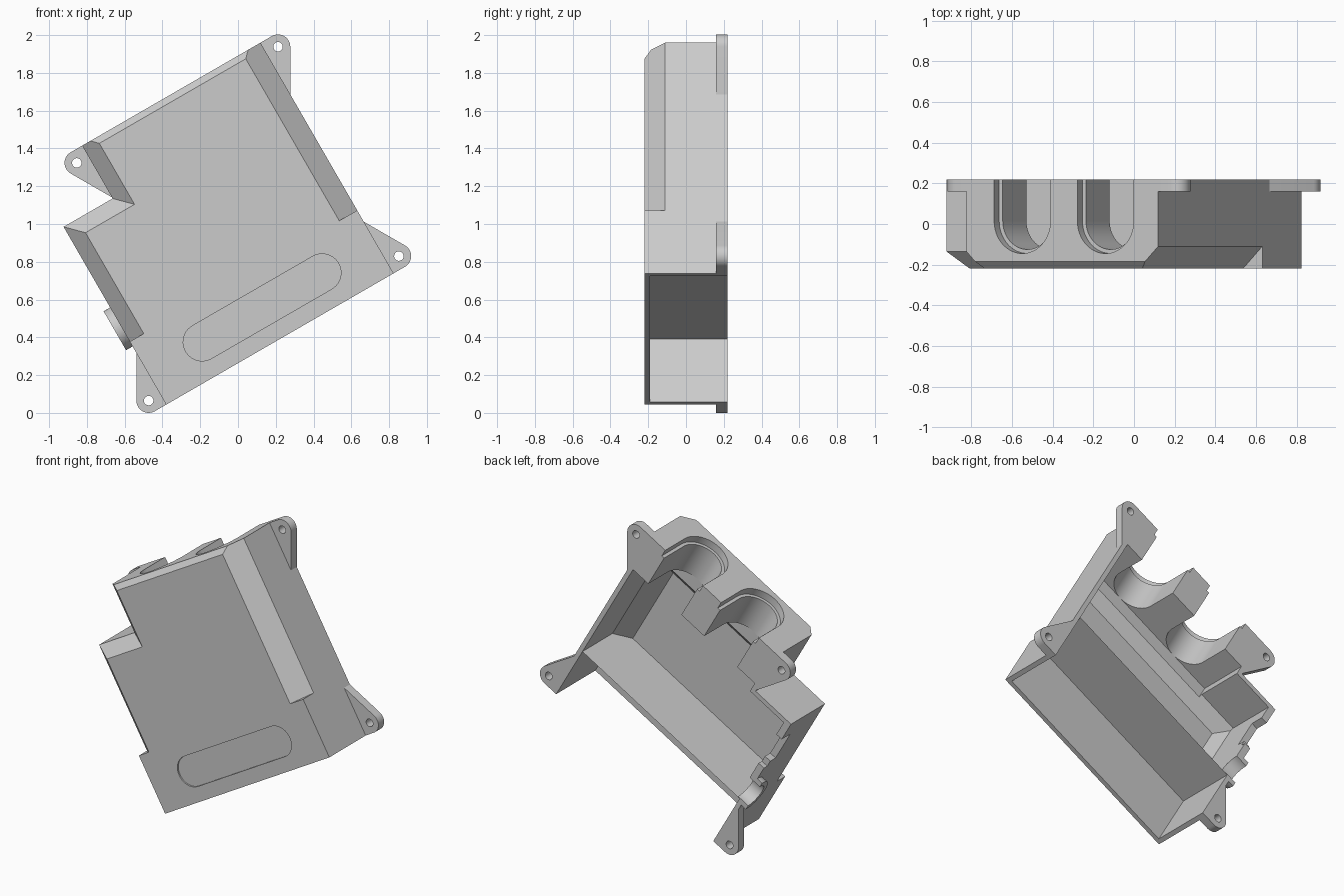
import bpy, bmesh
from math import pi, cos, sin, radians
from mathutils import Matrix, Vector

if "Cube" in bpy.data.objects:
    bpy.data.objects.remove(bpy.data.objects["Cube"], do_unlink=True)

grey = bpy.data.materials.new("plain_grey")
grey.use_nodes = True
grey.diffuse_color = (0.6, 0.6, 0.6, 1)
grey.node_tree.nodes["Principled BSDF"].inputs["Base Color"].default_value = (0.6, 0.6, 0.6, 1)

# Built upright (x = width, z = height, back at +y), then tilted at the end
W, H, STEP_X, STEP_Z, LIP = 1.39, 1.41, 0.3, 1.087, 0.385
FRONT, BACK, WALL = -0.22, 0.22, 0.03


def make(name, bm):
    bmesh.ops.recalc_face_normals(bm, faces=bm.faces[:])
    mesh = bpy.data.meshes.new(name)
    bm.to_mesh(mesh)
    bm.free()
    mesh.materials.append(grey)
    ob = bpy.data.objects.new(name, mesh)
    bpy.context.collection.objects.link(ob)
    return ob


def box(name, x0, x1, y0, y1, z0, z1, left=0, right=0, top=0):
    """Box whose front edges may be cut at 45 degrees."""
    bm = bmesh.new()
    bmesh.ops.create_cube(bm, size=1)
    for v in bm.verts:
        v.co = (x1 if v.co.x > 0 else x0, y1 if v.co.y > 0 else y0, z1 if v.co.z > 0 else z0)
    cuts = ((left, (x0 + left, y0, z0), (-1, -1, 0)),
            (right, (x1 - right, y0, z0), (1, -1, 0)),
            (top, (x0, y0, z1 - top), (0, -1, 1)))
    for size, co, no in cuts:
        if size:
            bmesh.ops.bisect_plane(bm, geom=bm.verts[:] + bm.edges[:] + bm.faces[:], dist=1e-5,
                                   plane_co=co, plane_no=no, clear_outer=True)
            bmesh.ops.holes_fill(bm, edges=[e for e in bm.edges if e.is_boundary])
    return make(name, bm)


def prism(name, points, axis, lo, hi):
    """Extrude a 2D outline along x, y or z."""
    def place(a, b, t):
        return {"x": (t, a, b), "y": (a, t, b), "z": (a, b, t)}[axis]
    bm = bmesh.new()
    face = bm.faces.new([bm.verts.new(place(a, b, lo)) for a, b in points])
    ext = bmesh.ops.extrude_face_region(bm, geom=[face])
    move = Vector(place(0, 0, hi - lo))
    bmesh.ops.translate(bm, vec=move, verts=[g for g in ext["geom"] if isinstance(g, bmesh.types.BMVert)])
    return make(name, bm)


def arc(cx, cy, r, a0, a1, n):
    return [(cx + r * cos(a0 + (a1 - a0) * i / n), cy + r * sin(a0 + (a1 - a0) * i / n))
            for i in range(n + 1)]


def circle(cx, cy, r, n=32):
    return arc(cx, cy, r, 0, 2 * pi, n)[:-1]


def combine(body, tool, op):
    mod = body.modifiers.new("bool", "BOOLEAN")
    mod.operation, mod.solver, mod.object = op, "EXACT", tool
    dg = bpy.context.evaluated_depsgraph_get()
    mesh = bpy.data.meshes.new_from_object(body.evaluated_get(dg))
    body.modifiers.clear()
    body.data = mesh
    bpy.data.objects.remove(tool, do_unlink=True)


# Outer shell: lower box, stepped middle and narrower upper block
case = box("housing_half", 0, W, FRONT, BACK, 0, LIP)
adds = [box("middle", 0, W, FRONT, BACK, LIP, STEP_Z, 0.085, 0.11, 0.085),
        box("upper", STEP_X, W, FRONT, BACK, 0.6, H, 0.085, 0.11, 0.035)]

# Four screw ears: side (-1 left, 1 right), wall position, base height, direction
EAR_R, EAR_OUT = 0.065, 0.07
ears = [(-1, 0, 0, 1), (1, W, 0, 1), (-1, STEP_X, H, -1), (1, W, H, -1)]
holes = []
for side, wall, base, up in ears:
    cx, cz = EAR_OUT, EAR_R
    outline = [(-0.02, 0)] + arc(cx, cz, EAR_R, -pi / 2, pi / 6, 12) + [(0, 0.316), (-0.02, 0.316)]
    adds.append(prism("ear", [(wall + side * a, base + up * b) for a, b in outline], "y", 0.16, BACK))
    holes.append(prism("ear_hole", circle(wall + side * cx, base + up * cz, 0.025), "y", 0, 0.5))

# Half-round collar of the side cable entry
SIDE_Z = 0.475
adds.append(prism("side_collar", arc(BACK, SIDE_Z, 0.119, pi / 2, 3 * pi / 2, 24), "x", -0.04, 0.02))

for part in adds:
    combine(case, part, "UNION")

# Hollow interior, open at the back and the lower end
cuts = [box("lower_cavity", WALL, W - WALL, FRONT + WALL, 0.5, -0.2, LIP),
        box("main_cavity", 0.045, W - WALL, FRONT + WALL, 0.5, LIP, STEP_Z - WALL, 0.065, 0.095, 0.08),
        box("upper_cavity", STEP_X + WALL, W - WALL, -0.125, 0.5, 0.9, 1.127, 0, 0.03)]

# Two stepped cable grooves through the upper end
for cx in (0.618, 1.091):
    for r, low in ((0.14, 1.0), (0.16, 1.36)):
        outline = arc(cx, 0.015, r, pi, 2 * pi, 32) + [(cx + r, 0.5), (cx - r, 0.5)]
        cuts.append(prism("groove", outline, "z", low, 1.6))

# Side cable entry and rim notches in the left wall
cuts.append(prism("side_hole", circle(BACK, SIDE_Z, 0.085), "x", -0.1, 0.1))
cuts.append(box("shallow_notch", -0.1, 0.1, 0.185, 0.5, 0.69, 0.74))
cuts.append(box("deep_notch", -0.1, 0.1, 0.13, 0.5, 0.735, 0.95))

# Shallow rounded label recess on the front
pill = arc(0.33, 0.192, 0.1, pi / 2, 3 * pi / 2, 20) + arc(1.064, 0.192, 0.1, -pi / 2, pi / 2, 20)
cuts.append(prism("label_recess", pill, "y", FRONT - 0.1, FRONT + 0.01))

for part in cuts + holes:
    combine(case, part, "DIFFERENCE")

# Tilt the whole housing onto its lower left ear
case.data.transform(Matrix.Translation((-0.38, 0, 0.045)) @ Matrix.Rotation(radians(-30), 4, "Y"))
low = min(v.co.z for v in case.data.vertices)
case.data.transform(Matrix.Translation((0, 0, -low)))

bpy.context.view_layer.objects.active = case
case.select_set(True)
bpy.ops.object.shade_smooth_by_angle(angle=radians(25))
